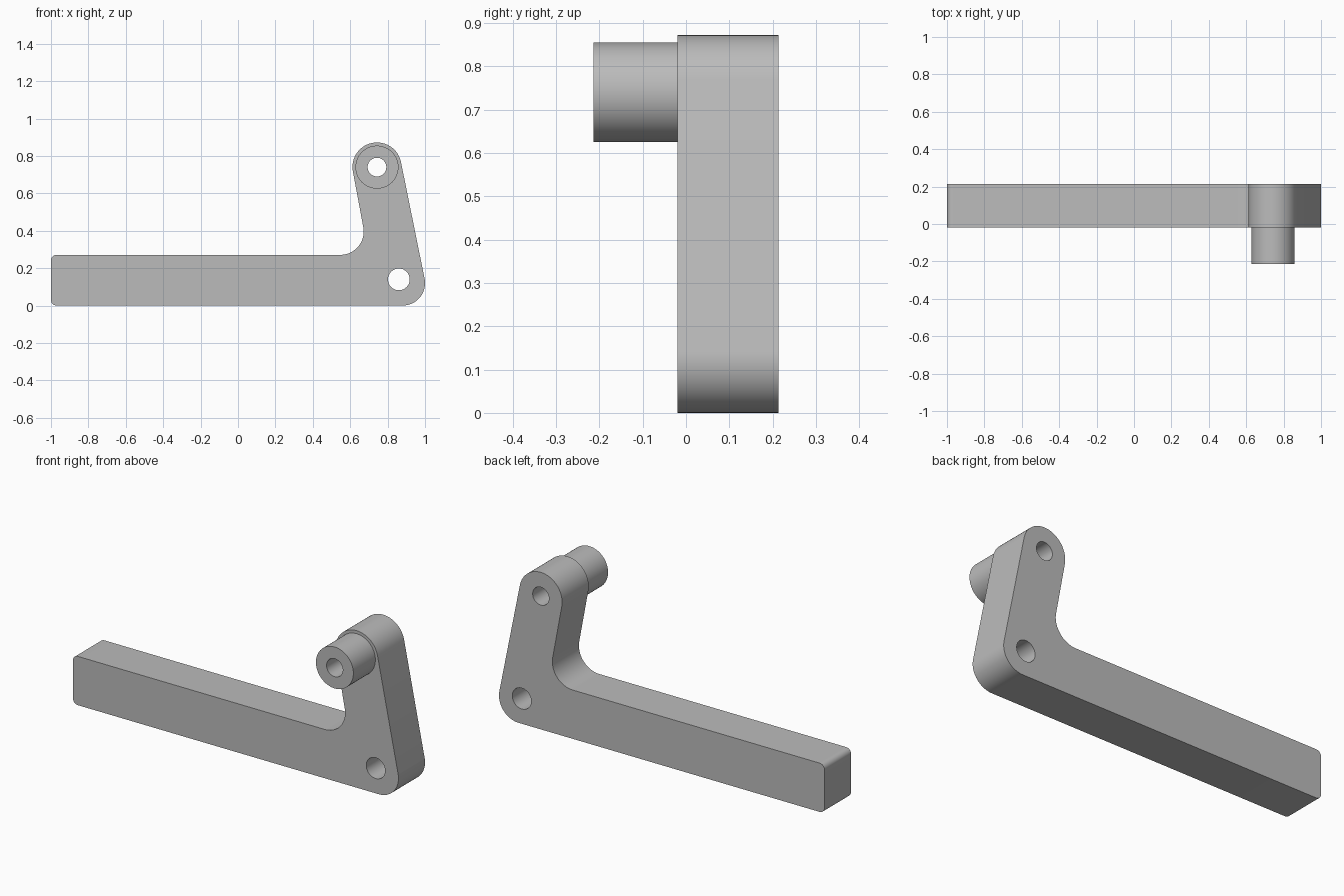
import bpy, bmesh
from math import cos, sin, radians

cube = bpy.data.objects.get("Cube")
if cube:
    bpy.data.objects.remove(cube, do_unlink=True)

grey = bpy.data.materials.new("plain grey")
grey.use_nodes = True
colour = (0.5, 0.5, 0.5, 1)
grey.diffuse_color = colour
grey.node_tree.nodes["Principled BSDF"].inputs["Base Color"].default_value = colour


def arc(x, z, r, start, end, steps=24):
    """Points along an arc, angles in degrees."""
    angles = [radians(start + (end - start) * i / steps) for i in range(steps + 1)]
    return [(x + r * cos(a), z + r * sin(a)) for a in angles]


def circle(x, z, r):
    return arc(x, z, r, 0, 360, 64)[:-1]


def extruded(name, loops, y_front, y_back):
    """Solid from an outline and its holes, drawn in XZ and extruded along Y."""
    curve = bpy.data.curves.new(name, "CURVE")
    curve.dimensions = "2D"
    curve.fill_mode = "BOTH"
    curve.extrude = (y_back - y_front) / 2
    for loop in loops:
        spline = curve.splines.new("POLY")
        spline.points.add(len(loop) - 1)
        for point, (x, z) in zip(spline.points, loop):
            point.co = (x, z, 0, 1)
        spline.use_cyclic_u = True
    obj = bpy.data.objects.new(name, curve)
    bpy.context.collection.objects.link(obj)
    obj.rotation_euler.x = radians(90)
    obj.location.y = (y_front + y_back) / 2

    bpy.ops.object.select_all(action="DESELECT")
    obj.select_set(True)
    bpy.context.view_layer.objects.active = obj
    bpy.ops.object.convert(target="MESH")
    obj = bpy.context.object

    # Weld caps to walls
    bm = bmesh.new()
    bm.from_mesh(obj.data)
    bmesh.ops.remove_doubles(bm, verts=bm.verts, dist=0.0001)
    bmesh.ops.recalc_face_normals(bm, faces=bm.faces)
    bm.to_mesh(obj.data)
    bm.free()
    obj.data.materials.clear()
    obj.data.materials.append(grey)
    bpy.ops.object.shade_smooth_by_angle(angle=radians(30))
    return obj


# L-shaped lever: heel, rounded arm top, inner fillet, bar end corners
outline = (
    arc(0.88, 0.12, 0.12, -90, 11)
    + arc(0.743, 0.741, 0.131, 11, 190, 40)
    + arc(0.547, 0.396, 0.125, 10, -90)
    + arc(-0.97, 0.241, 0.03, 90, 180, 10)
    + arc(-0.97, 0.03, 0.03, 180, 270, 10)
)
pin_hole = circle(0.743, 0.74, 0.05)
pivot_hole = circle(0.86, 0.14, 0.058)
extruded("lever_arm", [outline, pin_hole, pivot_hole], -0.02, 0.213)

# Hollow pin at the front of the arm top
extruded("hollow_pin", [circle(0.743, 0.74, 0.115), pin_hole], -0.213, -0.02)
